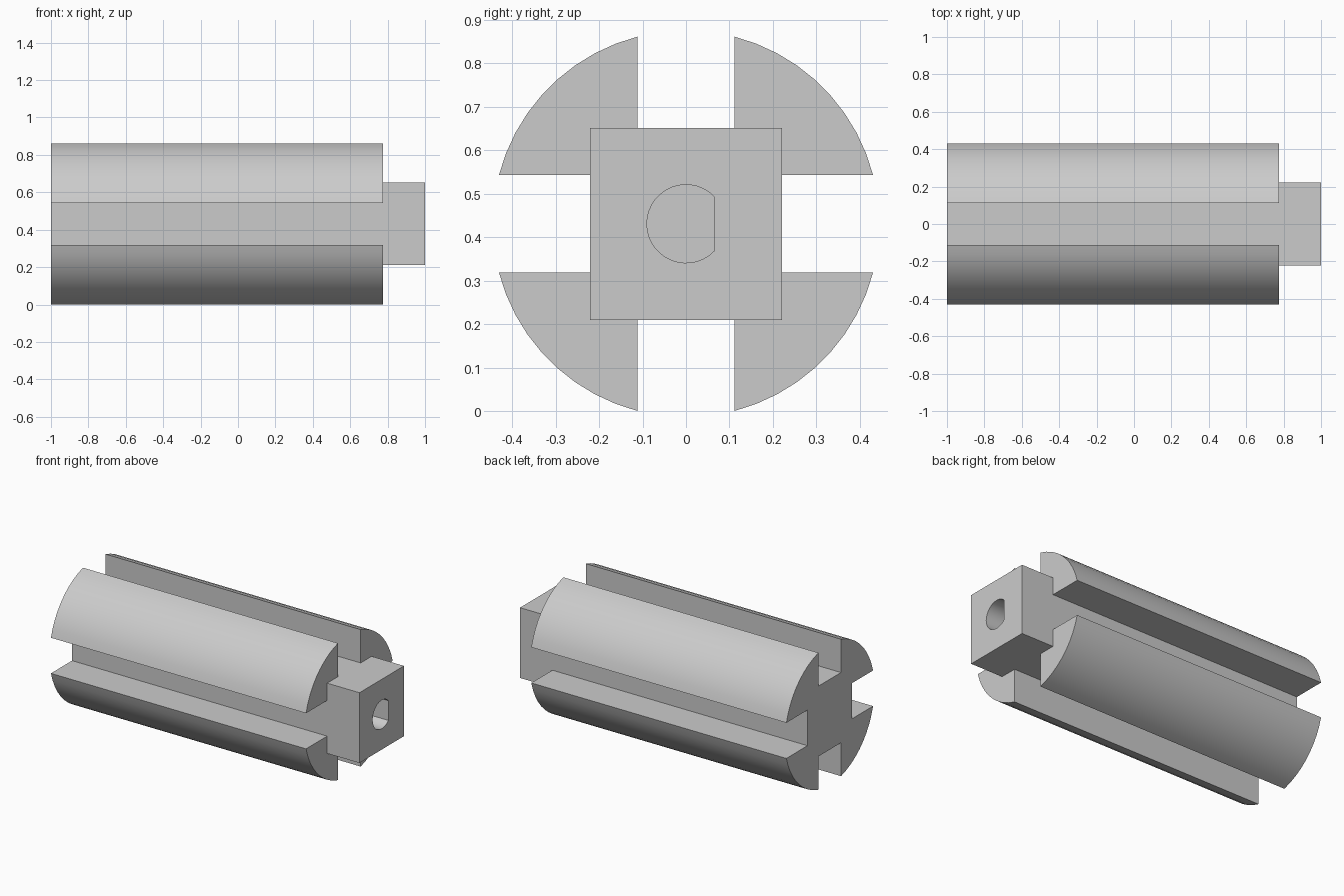
import bpy, bmesh, math
from mathutils import Vector

if "Cube" in bpy.data.objects:
    bpy.data.objects.remove(bpy.data.objects["Cube"], do_unlink=True)

AXIS_Z = 0.431
RADIUS = 0.445      # outer round
SLOT = 0.112        # half width of the slots
CORE = 0.221        # half width of the square core
SHOULDER = 0.775    # where the round body ends
HOLE, FLAT = 0.09, 0.065

steel = bpy.data.materials.new("grey metal")
steel.use_nodes = True
grey = (0.6, 0.6, 0.6, 1)
steel.diffuse_color = grey
steel.node_tree.nodes["Principled BSDF"].inputs["Base Color"].default_value = grey


def extrude_profile(name, points, x0, x1):
    """Extrude a closed (y, z) outline along x."""
    bm = bmesh.new()
    face = bm.faces.new([bm.verts.new((x0, y, AXIS_Z + z)) for y, z in points])
    new = bmesh.ops.extrude_face_region(bm, geom=[face])["geom"]
    bmesh.ops.translate(bm, vec=Vector((x1 - x0, 0, 0)),
                        verts=[v for v in new if isinstance(v, bmesh.types.BMVert)])
    bmesh.ops.recalc_face_normals(bm, faces=bm.faces)
    mesh = bpy.data.meshes.new(name)
    bm.to_mesh(mesh)
    bm.free()
    mesh.materials.append(steel)
    obj = bpy.data.objects.new(name, mesh)
    bpy.context.collection.objects.link(obj)
    return obj


def arc(radius, start, end, steps):
    return [(radius * math.cos(a), radius * math.sin(a))
            for a in (start + (end - start) * i / steps for i in range(steps + 1))]


def combine(target, tool, operation):
    mod = target.modifiers.new(operation, 'BOOLEAN')
    mod.operation, mod.object, mod.solver = operation, tool, 'EXACT'
    bpy.context.view_layer.objects.active = target
    bpy.ops.object.modifier_apply(modifier=mod.name)
    bpy.data.objects.remove(tool, do_unlink=True)


# Slotted round body: one quarter outline turned four times
edge = math.asin(SLOT / RADIUS)
quarter = [(CORE, SLOT)] + arc(RADIUS, edge, math.pi / 2 - edge, 9) + [(SLOT, CORE)]
outline = []
for turn in range(4):
    c, s = ((1, 0), (0, 1), (-1, 0), (0, -1))[turn]
    outline += [(y * c - z * s, y * s + z * c) for y, z in quarter]
shaft = extrude_profile("slotted_shaft", outline, -1, SHOULDER)

# Square end block
square = [(CORE, CORE), (-CORE, CORE), (-CORE, -CORE), (CORE, -CORE)]
combine(shaft, extrude_profile("square_end", square, SHOULDER, 1), 'UNION')

# Blind D-shaped socket
flat = math.acos(FLAT / HOLE)
socket = extrude_profile("socket_cutter", arc(HOLE, flat, 2 * math.pi - flat, 28), 0.55, 1.1)
socket.hide_render = True
combine(shaft, socket, 'DIFFERENCE')

bpy.ops.object.select_all(action='DESELECT')
shaft.select_set(True)
bpy.context.view_layer.objects.active = shaft
bpy.ops.object.shade_smooth_by_angle(angle=math.radians(30))
